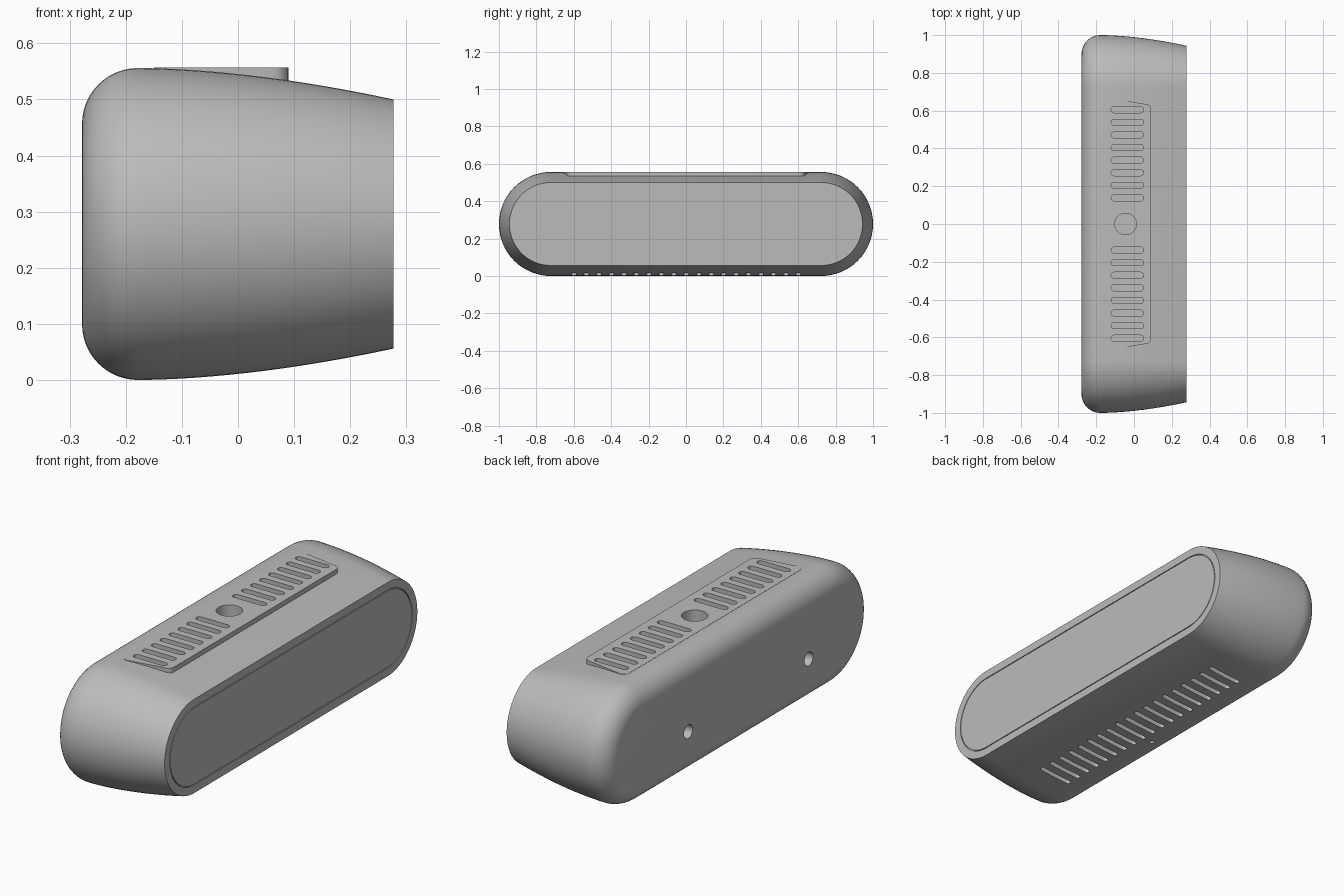
import bpy, bmesh, math

cube = bpy.data.objects.get("Cube")
if cube:
    bpy.data.objects.remove(cube, do_unlink=True)

grey = bpy.data.materials.new("mid grey")
grey.use_nodes = True
colour = (0.5, 0.5, 0.5, 1)
grey.diffuse_color = colour
grey.node_tree.nodes["Principled BSDF"].inputs["Base Color"].default_value = colour

MID = 0.278      # centre height, also the largest section radius
SPAN = 0.722     # half distance between the two round ends
FRONT = 0.277    # x of the panel side


def make_object(name, bm):
    bmesh.ops.recalc_face_normals(bm, faces=bm.faces)
    mesh = bpy.data.meshes.new(name)
    bm.to_mesh(mesh)
    bm.free()
    obj = bpy.data.objects.new(name, mesh)
    bpy.context.collection.objects.link(obj)
    mesh.materials.append(grey)
    return obj


def capsule(half, r, steps=32):
    """Outline of a slot centred on the origin, long along the first axis."""
    pts = []
    for side in (1, -1):
        for i in range(steps + 1):
            a = math.pi * (i / steps - 0.5)
            pts.append((side * (half + r * math.cos(a)), side * r * math.sin(a)))
    return pts


def prism(bm, low, high):
    """Closed solid between two matching outlines of 3D points."""
    loft(bm, [low, high])


def loft(bm, rings):
    rows = [[bm.verts.new(p) for p in ring] for ring in rings]
    n = len(rows[0])
    for a, b in zip(rows, rows[1:]):
        for i in range(n):
            j = (i + 1) % n
            bm.faces.new((a[i], a[j], b[j], b[i]))
    bm.faces.new(rows[0])
    bm.faces.new(rows[-1])


def vertical_slot(bm, cx, cy, half, r, z0, z1, steps=8):
    outline = capsule(half, r, steps) if half else [
        (r * math.cos(math.tau * i / 40), r * math.sin(math.tau * i / 40)) for i in range(40)]
    prism(bm, *[[(cx + x, cy + y, z) for x, y in outline] for z in (z0, z1)])


# Body: capsule sections along x, rounded at the wall side, tapering to the panel
profile = []
for i in range(13):
    a = math.pi / 2 * i / 12
    profile.append((-0.178 - 0.1 * math.cos(a), 0.178 + 0.1 * math.sin(a)))
for i in range(1, 15):
    t = i / 14
    profile.append((-0.178 + (FRONT + 0.178) * t, MID - 0.056 * t ** 1.75))
# Fine groove that separates the panel from the shell
profile += [(FRONT, 0.184), (FRONT - 0.006, 0.184), (FRONT - 0.006, 0.180), (FRONT, 0.180)]
bm = bmesh.new()
loft(bm, [[(x, y, MID + z) for y, z in capsule(SPAN, r)] for x, r in profile])
body = make_object("body", bm)

# Raised vent plate on the top, its ends slightly converging
bm = bmesh.new()
corners = [(0.09, 0.635, 0.03), (-0.15, 0.665, 0.03)]
outline = []
for side in (1, -1):
    order = corners if side == 1 else corners[::-1]
    for x, y, r in order:
        sx = 1 if x > 0 else -1
        arc = [math.pi / 2 * i / 6 for i in range(7)]
        if side * sx < 0:
            arc = arc[::-1]
        outline += [(x - sx * r * (1 - math.cos(a)), side * (y - r * (1 - math.sin(a)))) for a in arc]
prism(bm, [(x, y, 0.50) for x, y in outline], [(x, y, 0.5565) for x, y in outline])
plate = make_object("vent_plate", bm)

# Cutters: top vents and button hole, bottom vents and pin hole, wall holes
bm = bmesh.new()
for side in (1, -1):
    for i in range(8):
        vertical_slot(bm, -0.035, side * (0.138 + 0.0667 * i), 0.07, 0.016, 0.46, 0.6)
vertical_slot(bm, -0.045, 0, 0, 0.057, 0.46, 0.6)
for i in range(19):
    vertical_slot(bm, -0.035, -0.6 + 0.0667 * i, 0.075, 0.012, -0.1, 0.07)
vertical_slot(bm, -0.165, -0.07, 0, 0.011, -0.1, 0.07)
for y in (-0.52, 0.38):
    ring = capsule(0, 0.032, 16)
    ring = [p for i, p in enumerate(ring) if i not in (16, 33)]
    prism(bm, *[[(x, y + a, 0.215 + b) for a, b in ring] for x in (-0.4, -0.2)])
cutter = make_object("hole_cutter", bm)
cutter.hide_render = True

for obj in (body, plate):
    mod = obj.modifiers.new("holes", "BOOLEAN")
    mod.operation = "DIFFERENCE"
    mod.solver = "EXACT"
    mod.object = cutter
    bpy.ops.object.select_all(action="DESELECT")
    obj.select_set(True)
    bpy.context.view_layer.objects.active = obj
    bpy.ops.object.modifier_apply(modifier=mod.name)
    bpy.ops.object.shade_smooth_by_angle(angle=math.radians(30))
bpy.data.objects.remove(cutter, do_unlink=True)
